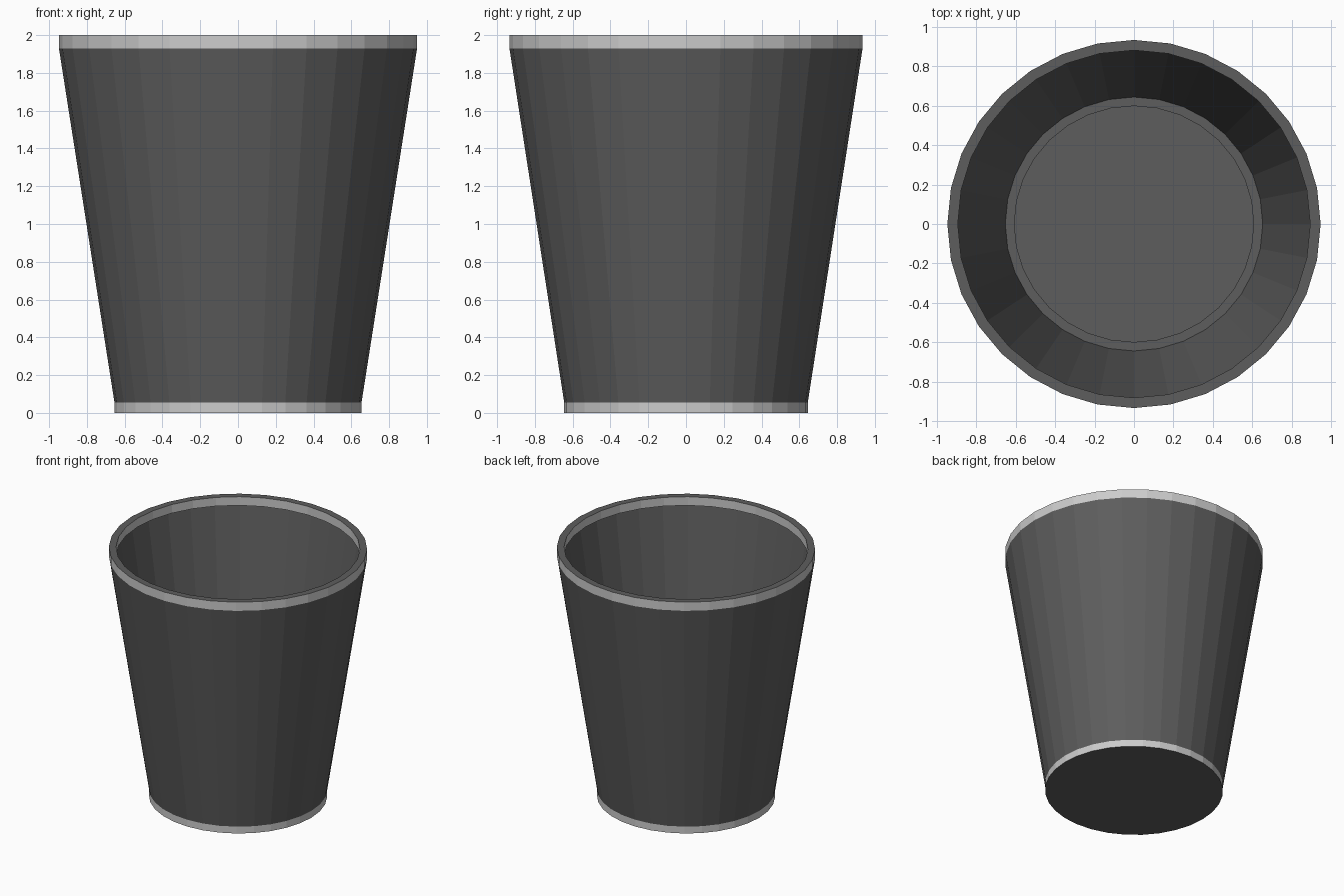
import bpy, math

if "Cube" in bpy.data.objects:
    bpy.data.objects.remove(bpy.data.objects["Cube"])

SIDES = 32
SQUASH = 0.986          # slightly oval in y
R_TOP, R_TOP_IN = 0.948, 0.895
R_BASE, R_BASE_IN = 0.654, 0.608
Z_RIM, Z_BASE = 1.93, 0.055


def material(name, v):
    m = bpy.data.materials.new(name)
    m.diffuse_color = (v, v, v, 1)
    m.use_nodes = True
    m.node_tree.nodes["Principled BSDF"].inputs["Base Color"].default_value = m.diffuse_color
    return m


DARK = material("dark_grey", 0.11)
LIGHT = material("light_grey", 0.7)


def lathe(name, profile, closed=False, disc=False):
    """Revolve (radius, z) points; upright faces are light, all others dark."""
    verts = [(r * math.cos(a), r * math.sin(a) * SQUASH, z)
             for r, z in profile
             for a in (2 * math.pi * i / SIDES for i in range(SIDES))]
    faces, mats = [], []
    n = len(profile)
    for k in range(n if closed else n - 1):
        j = (k + 1) % n
        for i in range(SIDES):
            i2 = (i + 1) % SIDES
            faces.append((k * SIDES + i, k * SIDES + i2, j * SIDES + i2, j * SIDES + i))
            mats.append(1 if profile[k][0] == profile[j][0] else 0)
    if disc:
        faces.append(tuple(range(SIDES)))
        mats.append(0)
    me = bpy.data.meshes.new(name)
    me.from_pydata(verts, [], faces)
    me.materials.append(DARK)
    me.materials.append(LIGHT)
    me.polygons.foreach_set("material_index", mats)
    me.update()
    ob = bpy.data.objects.new(name, me)
    bpy.context.collection.objects.link(ob)
    return ob


# Thin tapered wall
lathe("cup_wall", [(R_BASE, Z_BASE), (R_TOP, Z_RIM)])

# Thick upright band around the mouth
lathe("top_rim", [(R_TOP, Z_RIM), (R_TOP, 2.0), (R_TOP_IN, 2.0), (R_TOP_IN, Z_RIM)], closed=True)

# Thick upright band around the foot
lathe("base_ring", [(R_BASE, 0), (R_BASE, Z_BASE), (R_BASE_IN, Z_BASE), (R_BASE_IN, 0)], closed=True)

# Flat floor inside the foot
lathe("cup_floor", [(R_BASE_IN, 0)], disc=True)
